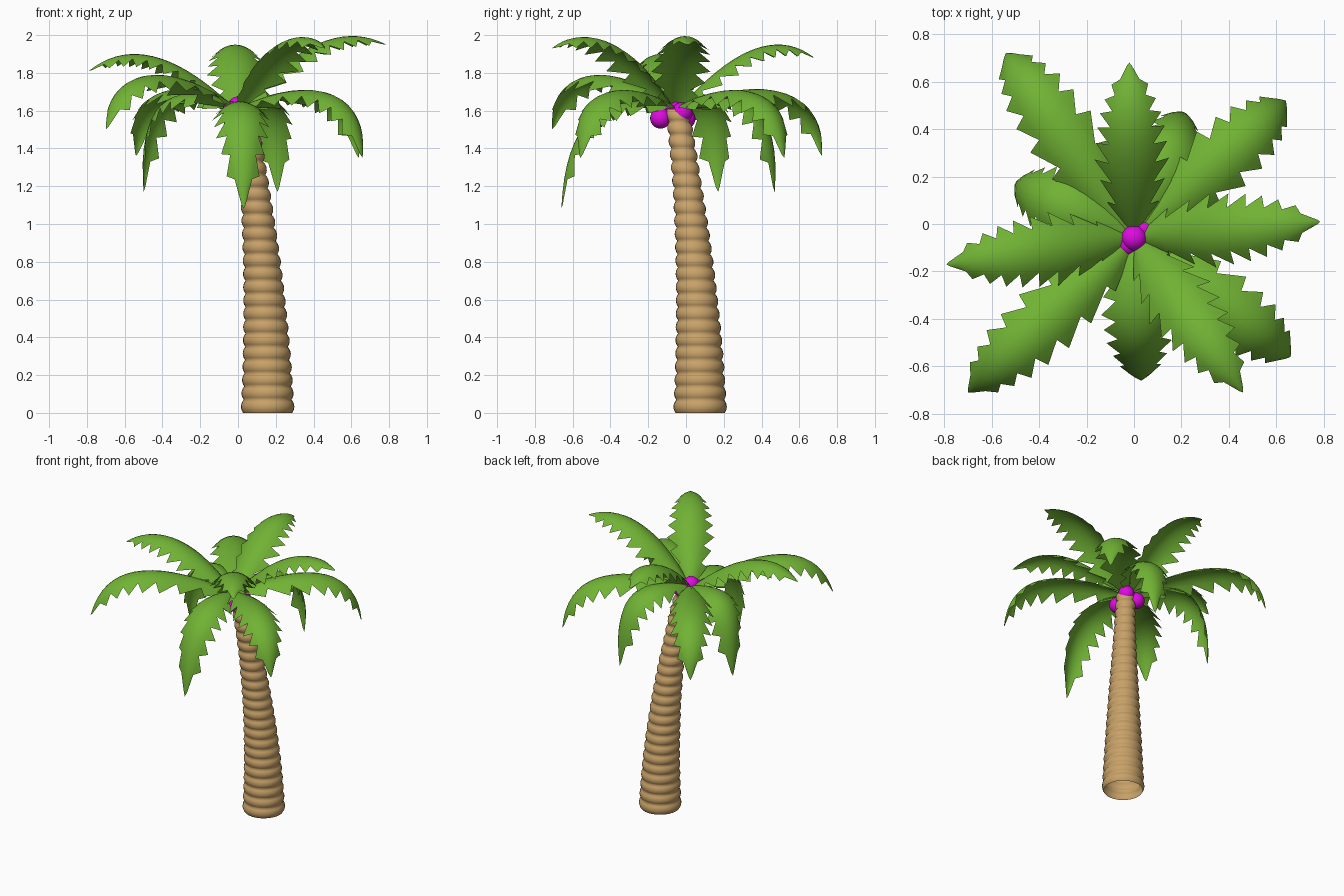
import bpy, bmesh, math
from mathutils import Vector

if "Cube" in bpy.data.objects:
    bpy.data.objects.remove(bpy.data.objects["Cube"])


def material(name, rgb):
    m = bpy.data.materials.new(name)
    m.diffuse_color = (*rgb, 1)
    m.use_nodes = True
    m.node_tree.nodes["Principled BSDF"].inputs["Base Color"].default_value = m.diffuse_color
    return m


BARK = material("tan bark", (0.58, 0.36, 0.14))
LEAF = material("leaf green", (0.165, 0.45, 0.035))
FRUIT = material("magenta fruit", (0.74, 0.003, 0.76))


def finish(name, bm, mat, angle):
    me = bpy.data.meshes.new(name)
    bm.to_mesh(me)
    bm.free()
    ob = bpy.data.objects.new(name, me)
    bpy.context.collection.objects.link(ob)
    me.materials.append(mat)
    bpy.ops.object.select_all(action='DESELECT')
    ob.select_set(True)
    bpy.context.view_layer.objects.active = ob
    bpy.ops.object.shade_smooth_by_angle(angle=math.radians(angle))
    return ob


def lerp_table(table, t):
    for (a, u), (b, v) in zip(table, table[1:]):
        if t <= b:
            return u + (v - u) * (t - a) / (b - a)
    return table[-1][1]


# Trunk: leaning, tapering stack of rounded rings, open underneath
def trunk():
    radius = [(0, 0.130), (0.4, 0.110), (0.8, 0.088), (1.2, 0.066), (1.62, 0.050)]
    rings, steps, sides, height = 23, 6, 28, 1.61
    bm = bmesh.new()
    prev = None
    for i in range(rings * steps + 1):
        z = height * i / (rings * steps)
        bulge = 0.013 * math.sin(math.pi * (i % steps) / steps) ** 0.8
        r = lerp_table(radius, z) + bulge
        cx, cy = 0.157 - 0.048 * z * z, 0.075 - 0.047 * z * z
        row = []
        for k in range(sides):
            a = 2 * math.pi * k / sides
            row.append(bm.verts.new((cx + r * math.cos(a), cy + r * math.sin(a), z)))
        if prev:
            for k in range(sides):
                n = (k + 1) % sides
                bm.faces.new((prev[k], prev[n], row[n], row[k]))
        prev = row
    bm.faces.new(prev)
    finish("trunk", bm, BARK, 75)


# Frond: arched leaf along a curve, with a saw-toothed edge
WIDTH = [(0, 0.045), (0.1, 0.105), (0.3, 0.148), (0.6, 0.130), (0.85, 0.085), (1, 0.0)]
BASE = Vector((0.0, -0.055, 1.625))
CORE = 0.66


def frond(name, tip, peak, bend, teeth):
    tip = Vector(tip)
    flat = Vector((tip.x - BASE.x, tip.y - BASE.y, 0))
    out = flat.normalized()
    side = Vector((0, 0, 1)).cross(out)
    start = BASE + out * 0.03
    h, d = peak - start.z, tip.z - start.z
    ctrl = start + out * (flat.length - 0.03) * bend
    ctrl.z = start.z + h + math.sqrt(h * h - h * d)

    def point(t, s):
        p = start * (1 - t) ** 2 + ctrl * 2 * t * (1 - t) + tip * t * t
        tangent = ((ctrl - start) * (1 - t) + (tip - ctrl) * t).normalized()
        w = lerp_table(WIDTH, t)
        return p + side * s * w - tangent.cross(side) * (0.5 * w * s * s)

    cols = [CORE * c / 3 for c in range(-3, 4)]
    bm = bmesh.new()
    rows = [[bm.verts.new(point(i / (2 * teeth), s)) for s in cols]
            for i in range(2 * teeth + 1)]
    for a, b in zip(rows, rows[1:]):
        for c in range(len(cols) - 1):
            bm.faces.new((a[c], b[c], b[c + 1], a[c + 1]))
    for k in range(teeth):
        lo, mid, hi = rows[2 * k], rows[2 * k + 1], rows[2 * k + 2]
        t = (k + 0.85) / teeth
        for c, s in ((0, -1.07), (-1, 1.07)):
            apex = bm.verts.new(point(t, s))
            for u, v in ((lo, mid), (mid, hi)):
                f = (u[c], apex, v[c])
                bm.faces.new(f if s < 0 else f[::-1])
    bmesh.ops.remove_doubles(bm, verts=bm.verts, dist=0.0005)
    bmesh.ops.recalc_face_normals(bm, faces=bm.faces)
    bm.normal_update()
    if sum(f.normal.z * f.calc_area() for f in bm.faces) < 0:
        bmesh.ops.reverse_faces(bm, faces=bm.faces)
    finish(name, bm, LEAF, 60)


# Fruit: small cluster under the crown
def fruit(index, centre):
    bm = bmesh.new()
    bmesh.ops.create_uvsphere(bm, u_segments=20, v_segments=12, radius=0.055)
    bmesh.ops.translate(bm, verts=bm.verts, vec=centre)
    finish(f"fruit_{index}", bm, FRUIT, 60)


trunk()

# name, tip, peak height, bend (control distance), teeth
FRONDS = [
    ("frond_right", (0.785, 0.01, 1.95), 1.995, 0.55, 9),
    ("frond_back", (-0.02, 0.68, 1.88), 1.95, 0.60, 9),
    ("frond_front_right_high", (0.46, -0.71, 1.93), 1.99, 0.55, 9),
    ("frond_left", (-0.79, -0.17, 1.81), 1.90, 0.60, 9),
    ("frond_front_left", (-0.70, -0.71, 1.50), 1.79, 0.85, 8),
    ("frond_back_left", (-0.54, 0.72, 1.36), 1.715, 0.95, 8),
    ("frond_back_right", (0.64, 0.52, 1.35), 1.71, 0.95, 8),
    ("frond_front_right_low", (0.66, -0.56, 1.35), 1.71, 0.95, 8),
    ("frond_front", (0.03, -0.66, 1.08), 1.65, 0.95, 8),
    ("frond_back_low", (0.21, 0.47, 1.17), 1.68, 1.05, 8),
    ("frond_left_low", (-0.50, 0.17, 1.17), 1.69, 1.05, 8),
]
for spec in FRONDS:
    frond(*spec)

for i, c in enumerate([(0.03, -0.135, 1.56), (-0.025, -0.005, 1.558),
                       (0.05, -0.02, 1.59), (-0.03, -0.085, 1.595),
                       (0.0, -0.06, 1.62)]):
    fruit(i + 1, c)
